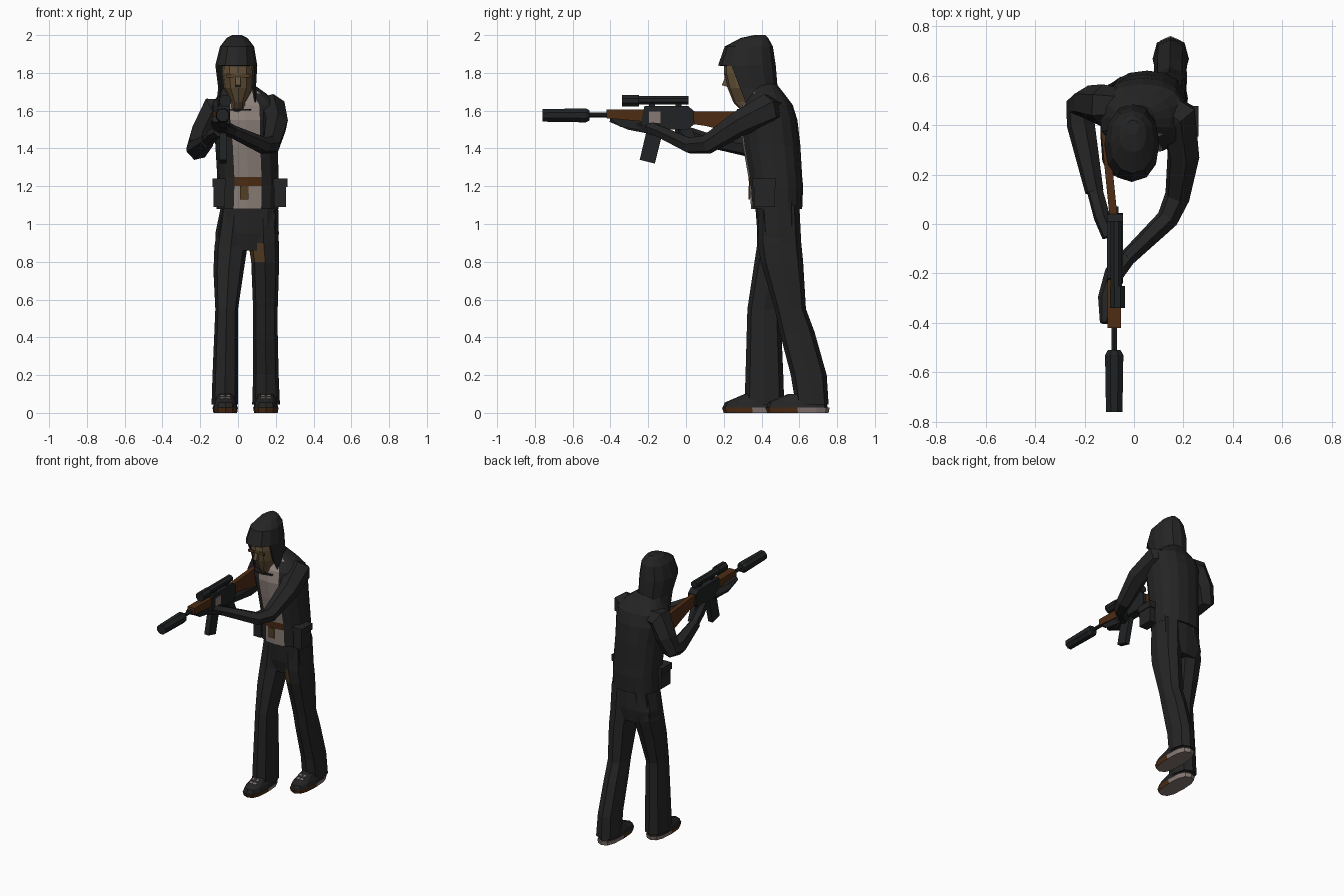
import bpy, bmesh
from math import sin, cos, pi, copysign
from mathutils import Vector

cube = bpy.data.objects.get("Cube")
if cube:
    bpy.data.objects.remove(cube)


def material(name, r, g, b):
    m = bpy.data.materials.new(name)
    m.use_nodes = True
    m.diffuse_color = (r, g, b, 1)
    m.node_tree.nodes["Principled BSDF"].inputs["Base Color"].default_value = (r, g, b, 1)
    return m


CLOTH = material("black cloth", .018, .018, .018)
METAL = material("gun metal", .014, .016, .017)
SKIN = material("skin", .13, .085, .04)
SHIRT = material("pale shirt", .27, .22, .195)
WOOD = material("brown wood", .075, .026, .007)
TAN = material("tan stain", .09, .05, .017)
SOLE = material("pale sole", .24, .19, .175)


def build(name, rings, mats, rule=None, drop=None):
    """Skin a list of vertex rings, cap the ends, then colour or drop faces by rule."""
    bm = bmesh.new()
    loops = [[bm.verts.new(p) for p in ring] for ring in rings]
    n = len(loops[0])
    for a, b in zip(loops, loops[1:]):
        for i in range(n):
            j = (i + 1) % n
            bm.faces.new((a[i], a[j], b[j], b[i]))
    bm.faces.new(loops[0][::-1])
    bm.faces.new(loops[-1])
    bmesh.ops.recalc_face_normals(bm, faces=bm.faces[:])
    bm.normal_update()
    for f in bm.faces:
        if rule:
            f.material_index = rule(f.calc_center_median(), f.normal)
    if drop:
        gone = [f for f in bm.faces if drop(f.calc_center_median(), f.normal)]
        bmesh.ops.delete(bm, geom=gone, context='FACES')
    mesh = bpy.data.meshes.new(name)
    bm.to_mesh(mesh)
    bm.free()
    for m in mats:
        mesh.materials.append(m)
    ob = bpy.data.objects.new(name, mesh)
    bpy.context.collection.objects.link(ob)
    return ob


def loft(name, rows, mats, n=8, p=.8, rule=None, drop=None):
    """Rows of (z, x0, x1, y0, y1) become rounded-box rings."""
    def soft(v):
        return copysign(abs(v) ** p, v) if abs(v) > 1e-6 else 0
    rings = []
    for z, x0, x1, y0, y1 in rows:
        rings.append([((x0 + x1) / 2 + (x1 - x0) / 2 * soft(cos(2 * pi * i / n)),
                       (y0 + y1) / 2 + (y1 - y0) / 2 * soft(sin(2 * pi * i / n)), z)
                      for i in range(n)])
    return build(name, rings, mats, rule, drop)


def limb(name, path, mat, n=6):
    """Tube along (x, y, z, radius) points."""
    pts = [Vector(p[:3]) for p in path]
    last = Vector((0, 0, 1))
    q = None
    rings = []
    for k, p in enumerate(pts):
        t = Vector()
        if k:
            t += (p - pts[k - 1]).normalized()
        if k < len(pts) - 1:
            t += (pts[k + 1] - p).normalized()
        turn = last.rotation_difference(t.normalized())
        q = turn @ q if q else turn
        last = t.normalized()
        r = path[k][3]
        rings.append([p + q @ Vector((r * cos(2 * pi * (i + .5) / n), r * sin(2 * pi * (i + .5) / n), 0))
                      for i in range(n)])
    return build(name, rings, [mat])


def prism(name, x0, x1, outline, mat, shear=0):
    """Side outline of (y, z) points pushed from x0 to x1."""
    return build(name, [[(x + shear * y, y, z) for y, z in outline] for x in (x0, x1)], [mat])


def box(name, x0, x1, y0, y1, z0, z1, mat):
    return prism(name, x0, x1, [(y0, z0), (y1, z0), (y1, z1), (y0, z1)], mat)


# Jacket with the shirt and belt showing in the open front
def jacket_colour(c, n):
    if n.y < -.5 and abs(c.x - .045) < .065 and c.z > 1.09:
        return 2 if 1.2 < c.z < 1.25 else 1
    return 0


loft("jacket", [(1.08, -.115, .215, .345, .615), (1.2, -.11, .215, .335, .62),
                (1.25, -.11, .215, .33, .615), (1.42, -.12, .21, .3, .605),
                (1.55, -.14, .215, .285, .59), (1.63, -.14, .21, .3, .565),
                (1.69, -.1, .15, .34, .52), (1.74, -.06, .08, .36, .48)],
     [CLOTH, SHIRT, WOOD], 16, .85, jacket_colour)
box("shirt_stain", .01, .055, .331, .339, 1.13, 1.2, TAN)

# Head and hood
loft("head", [(1.58, -.05, .05, .31, .44), (1.645, -.035, .04, .25, .42),
              (1.72, -.075, .08, .22, .43), (1.8, -.085, .085, .2, .43),
              (1.88, -.08, .08, .2, .43)], [SKIN], 12, .9)
prism("nose", -.012, .012, [(.215, 1.8), (.19, 1.735), (.225, 1.725)], SKIN)
for side, cx in (("right", -.04), ("left", .04)):
    box(side + "_eye", cx - .022, cx + .022, .205, .213, 1.775, 1.793, TAN)


def face_opening(c, n):
    return c.z < 1.83 and c.y < .345 and abs(c.x + .005) < .08 and n.y < -.2


hood = loft("hood", [(1.6, -.12, .115, .27, .545), (1.72, -.105, .095, .225, .485),
                     (1.84, -.12, .102, .17, .475), (1.94, -.095, .085, .205, .46),
                     (1.985, -.06, .05, .29, .435), (2.0, -.03, .02, .36, .42)],
            [CLOTH], 12, .9, drop=face_opening)
shell = hood.modifiers.new("cloth thickness", 'SOLIDIFY')
shell.thickness = .01

# Arms and gloved hands
limb("left_arm", [(.12, .47, 1.6, .07), (.18, .43, 1.605, .085), (.2, .28, 1.53, .068),
                  (.175, .11, 1.42, .052), (.135, .02, 1.415, .045),
                  (-.03, -.14, 1.49, .034)], CLOTH)
limb("left_hand", [(-.02, -.13, 1.485, .032), (-.08, -.2, 1.515, .04),
                   (-.11, -.3, 1.53, .036), (-.12, -.4, 1.555, .018)], CLOTH)
limb("right_arm", [(-.06, .48, 1.6, .07), (-.13, .48, 1.6, .085), (-.185, .49, 1.49, .07),
                   (-.215, .475, 1.405, .062), (-.215, .4, 1.395, .058),
                   (-.16, .13, 1.44, .038)], CLOTH)
limb("right_hand", [(-.16, .14, 1.44, .033), (-.13, .03, 1.475, .034),
                    (-.1, -.05, 1.49, .03)], CLOTH)

# Hip pouches with flaps
for side, x0, x1 in (("right", -.13, -.07), ("left", .19, .255)):
    box(side + "_pouch", x0, x1, .36, .47, 1.09, 1.21, CLOTH)
    box(side + "_pouch_flap", x0 - .006, x1 + .006, .353, .477, 1.195, 1.24, CLOTH)

# Trousers
loft("trouser_seat", [(.86, -.12, .212, .4, .59), (.95, -.12, .216, .378, .605),
                      (1.12, -.085, .212, .365, .6)], [CLOTH], 12, .7)


def thigh_stain(c, n):
    return 1 if .79 < c.z < .9 and n.x < -.2 and n.y < -.2 else 0


loft("left_leg", [(.045, .075, .222, .58, .755), (.2, .08, .215, .555, .745),
                  (.43, .08, .21, .495, .68), (.55, .08, .21, .47, .635),
                  (.8, .07, .218, .395, .62), (.9, .055, .216, .38, .61),
                  (1.1, .05, .21, .38, .6)], [CLOTH, TAN], rule=thigh_stain)
loft("right_leg", [(.045, -.14, .0, .31, .52), (.2, -.135, .0, .315, .515),
                   (.55, -.12, .0, .325, .5), (.75, -.13, .03, .355, .55),
                   (.88, -.125, .05, .375, .59), (1.1, -.09, .06, .38, .6)], [CLOTH])

# Shoes
for side, x0, x1, y0, y1 in (("right", -.135, 0, .19, .51), ("left", .08, .215, .42, .76)):
    mid = (y0 + y1) / 2

    def sole_colour(c, n):
        return 1 if c.y < mid and n.z > -.5 else 0

    loft(side + "_sole", [(0, x0 + .005, x1 - .005, y0 + .01, y1 - .005), (.028, x0, x1, y0, y1)],
         [SOLE, WOOD], 12, .75, sole_colour)
    loft(side + "_shoe", [(.026, x0 + .002, x1 - .002, y0 + .003, y1 - .01),
                          (.055, x0 + .008, x1 - .008, y0 + .015, y1 - .015),
                          (.1, x0 + .025, x1 - .025, y0 + .12, y1 - .03)], [CLOTH], 12, .75)
    for k in range(2):
        y, z = y0 + .07 + .03 * k, .083 + .012 * k
        prism(side + "_lace", x0 + .04, x1 - .04,
              [(y, z - .012), (y + .012, z - .007), (y + .012, z), (y, z - .005)], SOLE)

# Rifle
RX = -.08
limb("silencer", [(RX, -.76, 1.575, .036), (RX, -.53, 1.575, .04), (RX, -.51, 1.575, .028)], METAL, 8)
limb("barrel", [(RX, -.52, 1.577, .013), (RX, -.18, 1.577, .013)], METAL, 6)
prism("handguard", RX - .028, RX + .028,
      [(-.42, 1.56), (-.2, 1.54), (-.2, 1.605), (-.42, 1.605)], WOOD)
prism("lower_guard", RX - .03, RX + .02,
      [(-.4, 1.557), (-.35, 1.515), (-.2, 1.49), (-.2, 1.545)], METAL)
prism("receiver", RX - .03, RX + .035,
      [(-.24, 1.53), (-.2, 1.5), (.01, 1.5), (.045, 1.53), (.04, 1.6), (.01, 1.625), (-.22, 1.625)], METAL)
box("receiver_plate", RX + .03, RX + .038, -.195, -.135, 1.535, 1.595, SOLE)
prism("magazine", RX - .018, RX + .018,
      [(-.245, 1.34), (-.165, 1.32), (-.12, 1.5), (-.205, 1.51)], METAL)
prism("pistol_grip", RX - .018, RX + .018,
      [(-.04, 1.51), (.03, 1.51), (.07, 1.41), (.02, 1.4)], METAL)
prism("stock", RX - .016, RX + .016,
      [(.03, 1.53), (.1, 1.52), (.38, 1.45), (.38, 1.595), (.03, 1.597)], WOOD, -.1)
limb("scope_tube", [(-.072, -.27, 1.655, .025), (-.072, .012, 1.655, .025)], METAL, 8)
limb("scope_bell", [(-.067, -.34, 1.653, .033), (-.067, -.25, 1.653, .033)], METAL, 8)
for y in (-.18, -.04):
    box("scope_mount", -.088, -.058, y - .015, y + .015, 1.61, 1.645, METAL)
